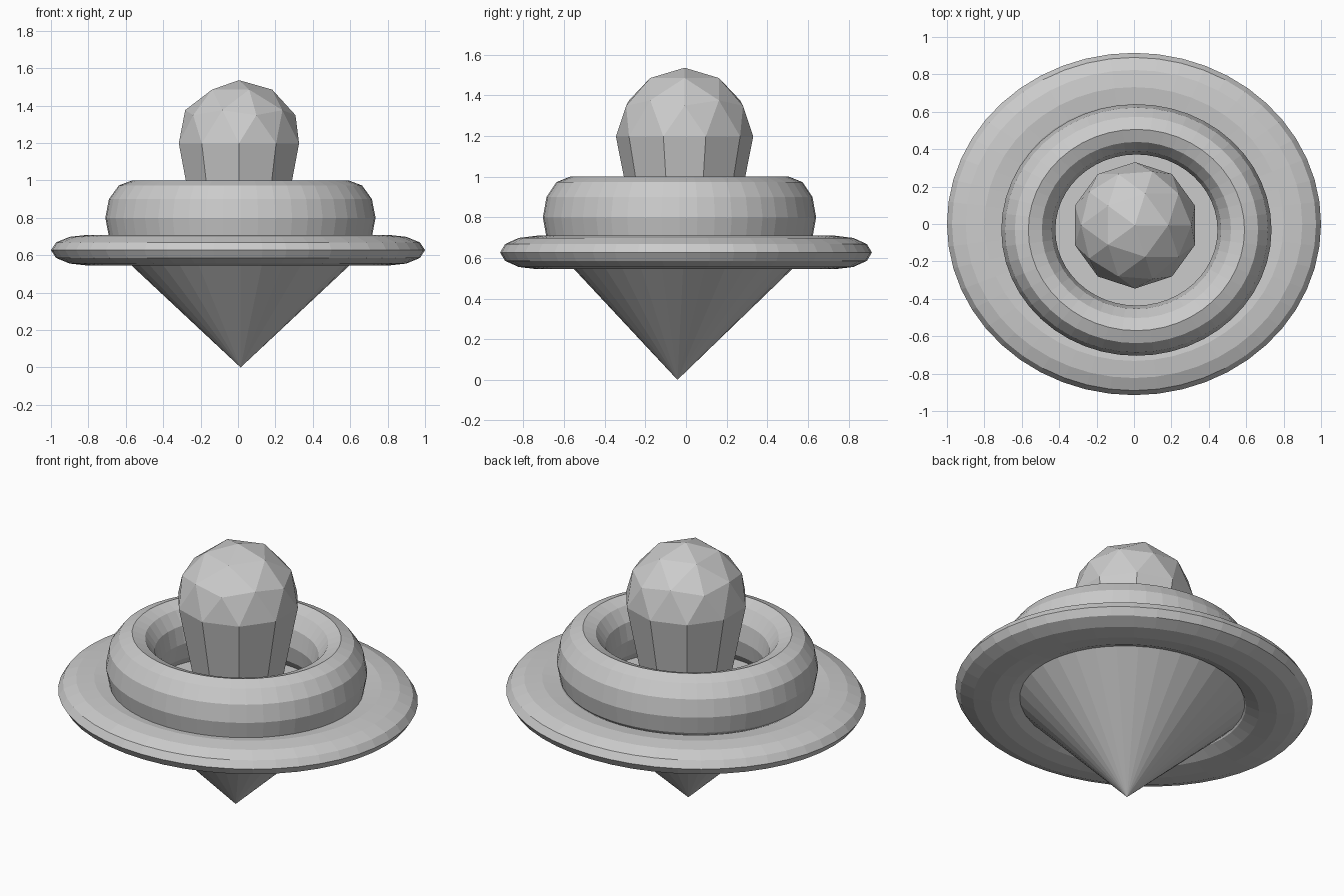
import bpy, bmesh

if "Cube" in bpy.data.objects:
    bpy.data.objects.remove(bpy.data.objects["Cube"])


def finish(bm, name):
    bmesh.ops.recalc_face_normals(bm, faces=bm.faces)
    mesh = bpy.data.meshes.new(name)
    bm.to_mesh(mesh)
    bm.free()
    obj = bpy.data.objects.new(name, mesh)
    bpy.context.collection.objects.link(obj)
    return obj


def ring(name, location, scale):
    bpy.ops.mesh.primitive_torus_add(major_segments=48, minor_segments=12,
                                     major_radius=1.0, minor_radius=0.25,
                                     location=location)
    obj = bpy.context.object
    obj.name = name
    obj.scale = scale
    return obj


# wide flattened disc and the taller collar ring on top of it
ring("outer_disc", (0, 0, 0.627), (0.8, 0.732, 0.33))
ring("collar_ring", (0.013, -0.032, 0.8), (0.578, 0.538, 0.8))

# pointed base: inverted cone whose tip leans slightly to the front
bm = bmesh.new()
bmesh.ops.create_cone(bm, cap_ends=True, segments=32,
                      radius1=0.0, radius2=1.0, depth=1.0)
bmesh.ops.remove_doubles(bm, verts=bm.verts, dist=1e-4)
for v in bm.verts:
    if v.co.z > 0:
        v.co = (0.013 + v.co.x * 0.70, -0.009 + v.co.y * 0.645, 0.655)
    else:
        v.co = (0.014, -0.042, 0.0)
finish(bm, "pointed_base")

# knob: upper half of an icosphere, its ten-sided rim extruded down and tapered
bm = bmesh.new()
bmesh.ops.create_icosphere(bm, subdivisions=2, radius=0.338)
bmesh.ops.delete(bm, geom=[v for v in bm.verts if v.co.z < -0.01], context='VERTS')
rim = [e for e in bm.edges if e.is_boundary]
new = bmesh.ops.extrude_edge_only(bm, edges=rim)["geom"]
for v in (g for g in new if isinstance(g, bmesh.types.BMVert)):
    v.co = (v.co.x * 0.66, v.co.y * 0.66, -0.58)
bmesh.ops.holes_fill(bm, edges=[e for e in bm.edges if e.is_boundary], sides=0)
knob = finish(bm, "knob")
knob.location = (0.005, -0.007, 1.198)
